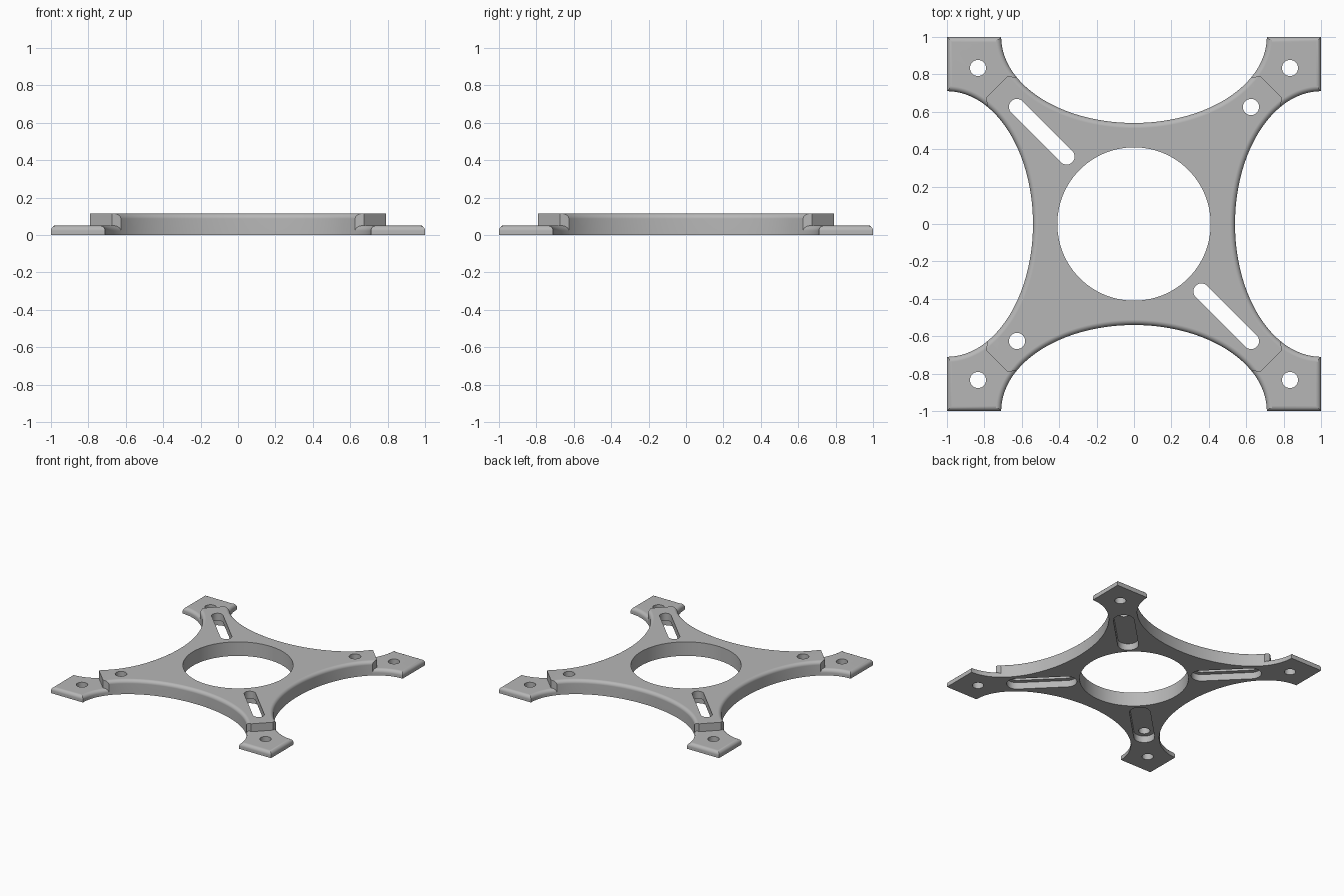
import bpy, bmesh, math
from mathutils import Matrix, Vector

old = bpy.data.objects.get("Cube")
if old:
    bpy.data.objects.remove(old, do_unlink=True)

# Main dimensions
RX, RY = 0.71, 0.46          # scalloped side ellipse
BODY_H, FOOT_H, FILLET = 0.115, 0.05, 0.028
T_END = math.asin(0.626 / RX)  # where the raised body stops on the scallop

gray = bpy.data.materials.new("plain gray")
gray.use_nodes = True
color = (0.47, 0.47, 0.47, 1)
gray.diffuse_color = color
gray.node_tree.nodes["Principled BSDF"].inputs["Base Color"].default_value = color


def prism(name, pts, z0, z1, rounded=()):
    """Extruded outline; top edges starting at the rounded indices get a fillet."""
    bm = bmesh.new()
    low = [bm.verts.new((x, y, z0)) for x, y in pts]
    top = [bm.verts.new((x, y, z1)) for x, y in pts]
    n = len(pts)
    bm.faces.new(low[::-1])
    bm.faces.new(top)
    for i in range(n):
        j = (i + 1) % n
        bm.faces.new((low[i], low[j], top[j], top[i]))
    bmesh.ops.recalc_face_normals(bm, faces=bm.faces)
    if rounded:
        edges = [bm.edges.get((top[i], top[(i + 1) % n])) for i in rounded]
        bmesh.ops.bevel(bm, geom=edges, offset=FILLET, segments=5, profile=0.5,
                        affect='EDGES', clamp_overlap=False)
    mesh = bpy.data.meshes.new(name)
    bm.to_mesh(mesh)
    bm.free()
    mesh.materials.append(gray)
    obj = bpy.data.objects.new(name, mesh)
    bpy.context.collection.objects.link(obj)
    return obj


def slot_outline(angle, start, end, r, steps=20):
    """Round-ended slot running outward along a diagonal."""
    pts = []
    for centre, base in ((end, -math.pi / 2), (start, math.pi / 2)):
        for i in range(steps + 1):
            a = base + math.pi * i / steps
            p = Vector((centre + r * math.cos(a), r * math.sin(a)))
            pts.append(tuple(Matrix.Rotation(angle, 2) @ p))
    return pts


def circle(cx, cy, r, n):
    return [(cx + r * math.cos(math.tau * i / n), cy + r * math.sin(math.tau * i / n))
            for i in range(n)]


def cut(obj, outline, z0=-0.1, z1=0.3):
    cutter = prism("cutter", outline, z0, z1)
    cutter.hide_render = True
    mod = obj.modifiers.new("cut", 'BOOLEAN')
    mod.operation, mod.solver, mod.object = 'DIFFERENCE', 'EXACT', cutter
    bpy.context.view_layer.objects.active = obj
    bpy.ops.object.modifier_apply(modifier=mod.name)
    bpy.data.objects.remove(cutter, do_unlink=True)


def finish(obj):
    bpy.ops.object.select_all(action='DESELECT')
    obj.select_set(True)
    bpy.context.view_layer.objects.active = obj
    bpy.ops.object.shade_smooth_by_angle(angle=math.radians(30))
    mod = obj.modifiers.new("flat_normals", 'WEIGHTED_NORMAL')
    mod.keep_sharp = True


# Raised body: four scalloped sides joined by clipped arm ends
STEPS = 48
outline, rounded = [], []
for k in range(4):
    rot = Matrix.Rotation(k * math.pi / 2, 2)
    side = []
    for i in range(STEPS + 1):
        t = -T_END + 2 * T_END * i / STEPS
        side.append((RX * math.sin(t), RY * math.cos(t) - 1))
    rounded += [len(outline) + i for i in range(STEPS)]
    side += [(0.674, -0.791), (0.791, -0.674)]
    outline += [tuple(rot @ Vector(p)) for p in side]
body = prism("raised_body", outline, 0, BODY_H, rounded)

# Central opening, underside grooves, then through slots and round holes
cut(body, circle(0, 0, 0.41, 96))
for k in range(4):
    angle = math.pi / 4 + k * math.pi / 2
    cut(body, slot_outline(angle, 0.51, 0.885, 0.078), -0.1, 0.055)
    inner = 0.51 if k % 2 else 0.884
    cut(body, slot_outline(angle, inner, 0.885, 0.043))
finish(body)

# Thin corner feet with a mounting hole each
arc = []
for i in range(17):
    t = T_END + (math.pi / 2 - T_END) * i / 16
    arc.append((RX * math.sin(t), 1 - RY * math.cos(t)))
foot_outline = arc + [(1, 1)] + [(y, x) for x, y in reversed(arc)]
names = ("back_left_foot", "back_right_foot", "front_right_foot", "front_left_foot")
for k, name in enumerate(names):
    foot = prism(name, foot_outline, 0, FOOT_H, range(len(foot_outline) - 1))
    cut(foot, circle(0.834, 0.834, 0.043, 32))
    foot.data.transform(Matrix.Rotation(k * math.pi / 2, 4, 'Z'))
    finish(foot)
